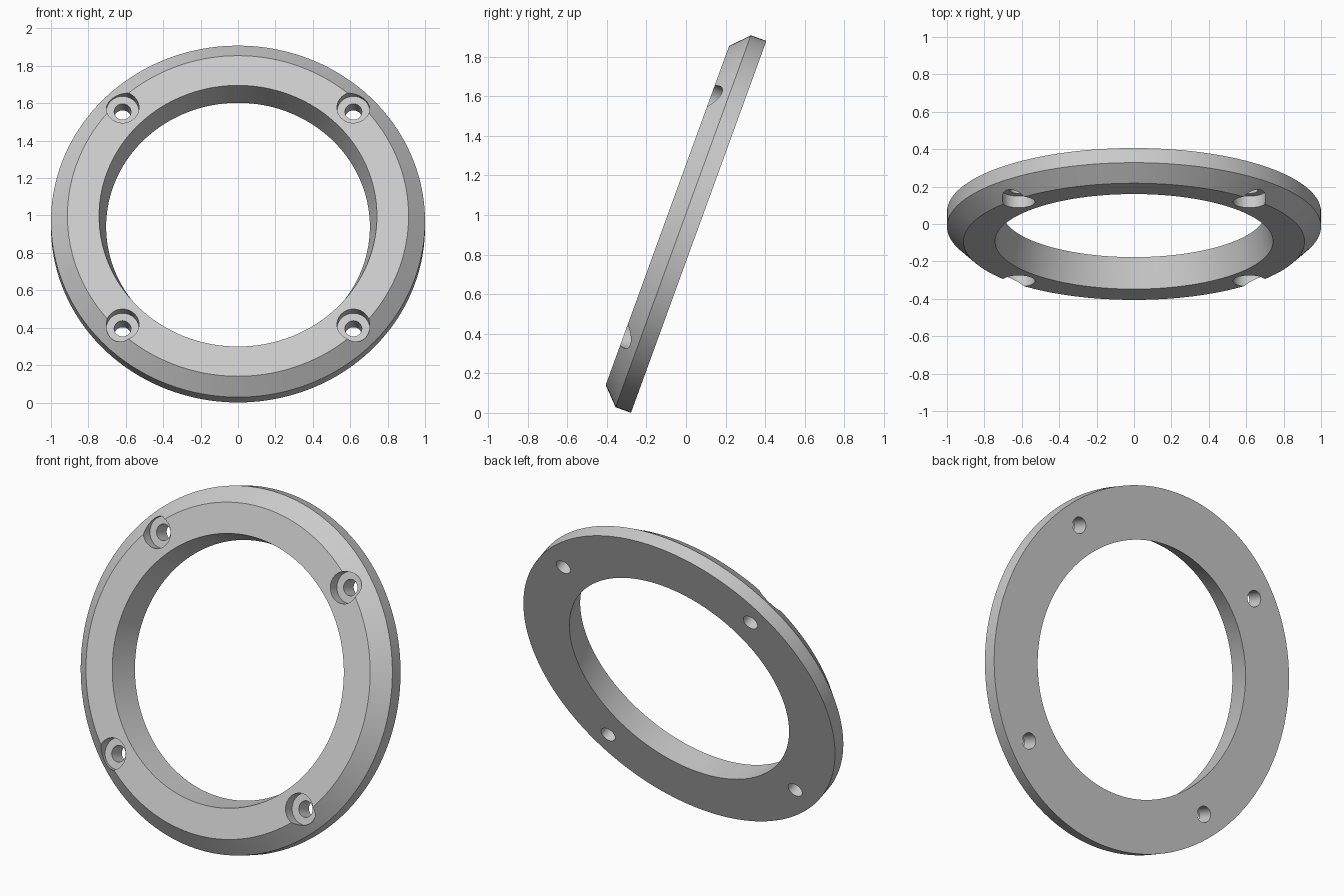
import bpy
import bmesh
from math import radians, pi
from mathutils import Matrix, Vector

if "Cube" in bpy.data.objects:
    bpy.data.objects.remove(bpy.data.objects["Cube"])

THICK = 0.168           # ring thickness along its axis
BOLT = 0.617            # bolt offset along both ring axes
SEGMENTS = 160

grey = bpy.data.materials.new("plain grey")
grey.use_nodes = True
color = (0.6, 0.6, 0.6, 1)
grey.diffuse_color = color
grey.node_tree.nodes["Principled BSDF"].inputs["Base Color"].default_value = color


def make_object(name, bm):
    bmesh.ops.recalc_face_normals(bm, faces=bm.faces)
    mesh = bpy.data.meshes.new(name)
    bm.to_mesh(mesh)
    bm.free()
    mesh.materials.append(grey)
    obj = bpy.data.objects.new(name, mesh)
    bpy.context.collection.objects.link(obj)
    return obj


def lathe(bm, profile, center=(0, 0)):
    """Revolve a closed (radius, height) profile about a vertical axis."""
    cx, cy = center
    verts = [bm.verts.new((cx + r, cy, h)) for r, h in profile]
    edges = [bm.edges.new((a, b)) for a, b in zip(verts, verts[1:] + verts[:1])]
    bmesh.ops.spin(bm, geom=verts + edges, cent=(cx, cy, 0), axis=(0, 0, 1),
                   angle=2 * pi, steps=SEGMENTS, use_merge=True)
    bmesh.ops.remove_doubles(bm, verts=bm.verts, dist=0.00001)


def cylinder(bm, radius, low, high, x, y):
    bmesh.ops.create_cone(bm, cap_ends=True, segments=48, radius1=radius,
                          radius2=radius, depth=high - low,
                          matrix=Matrix.Translation((x, y, (low + high) / 2)))


# Flange ring: flat back, straight rim, chamfered front, tapered bore
bm = bmesh.new()
lathe(bm, [(0.705, 0), (1, 0), (1, 0.083), (0.912, THICK), (0.743, THICK)])
ring = make_object("flange_ring", bm)

# Counterbored bolt holes
for name, radius, low in (("counterbore", 0.0875, THICK - 0.066),
                          ("bolt_hole", 0.045, -0.1)):
    bm = bmesh.new()
    for x in (-BOLT, BOLT):
        for y in (-BOLT, BOLT):
            cylinder(bm, radius, low, THICK + 0.1, x, y)
    cutter = make_object(name + "_cutter", bm)
    cutter.hide_render = True
    cut = ring.modifiers.new(name, 'BOOLEAN')
    cut.operation = 'DIFFERENCE'
    cut.solver = 'EXACT'
    cut.object = cutter
    bpy.context.view_layer.objects.active = ring
    bpy.ops.object.modifier_apply(modifier=cut.name)
    bpy.data.objects.remove(cutter)

# Lean the ring back and stand it on the ground
ring.data.transform(Matrix.Translation(Vector((0, 0.064, 0.94)))
                    @ Matrix.Rotation(radians(70), 4, 'X'))
bpy.ops.object.select_all(action='DESELECT')
ring.select_set(True)
bpy.context.view_layer.objects.active = ring
bpy.ops.object.shade_smooth_by_angle(angle=radians(30))
